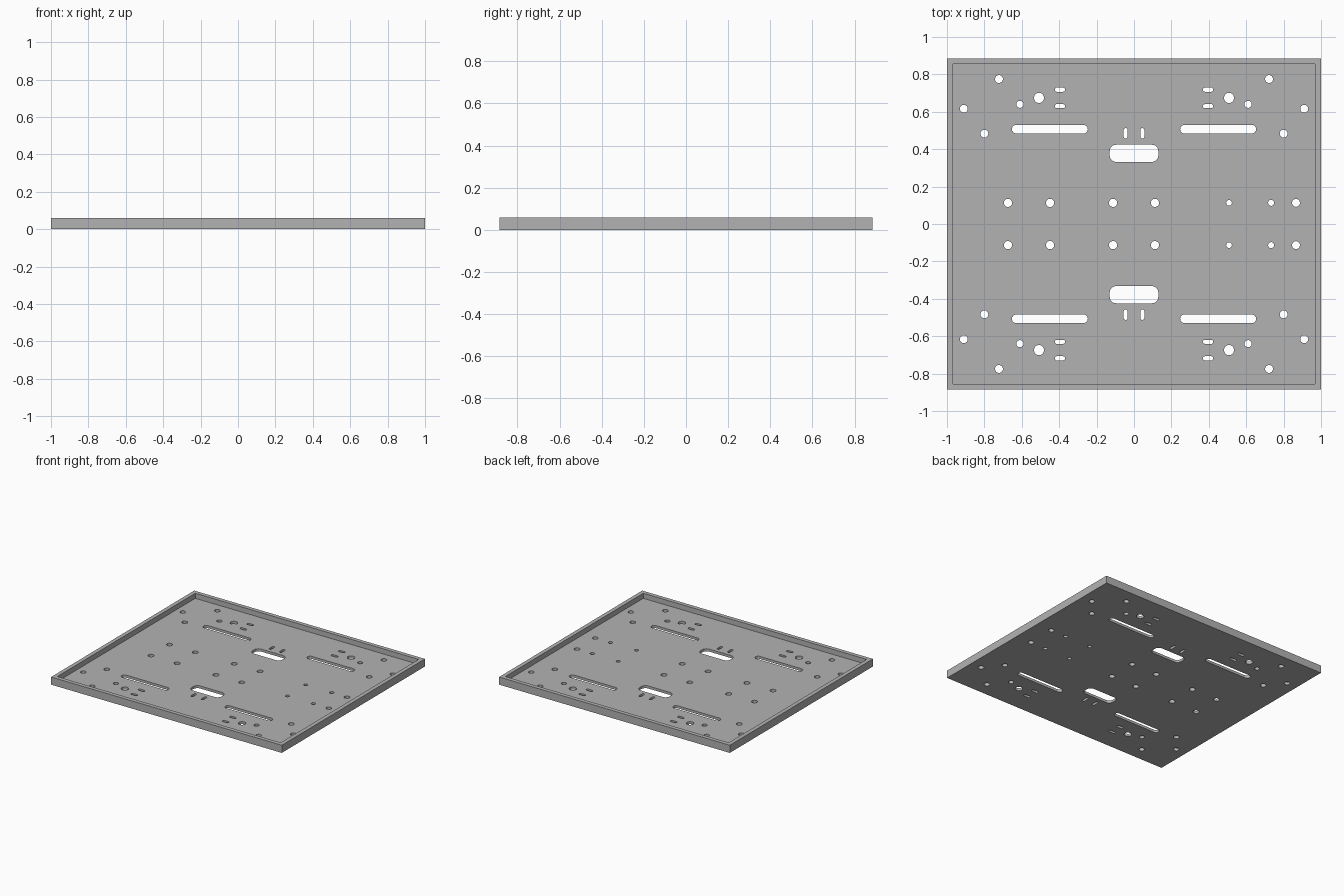
import bpy, bmesh, math

if "Cube" in bpy.data.objects:
    bpy.data.objects.remove(bpy.data.objects["Cube"], do_unlink=True)

HALF_X, HALF_Y, HEIGHT, FLOOR, WALL = 1.0, 0.886, 0.06, 0.02, 0.045

grey = bpy.data.materials.new("plain grey")
grey.use_nodes = True
grey.diffuse_color = (0.45, 0.45, 0.45, 1)
grey.node_tree.nodes["Principled BSDF"].inputs["Base Color"].default_value = grey.diffuse_color


def new_object(name, bm):
    mesh = bpy.data.meshes.new(name)
    bmesh.ops.recalc_face_normals(bm, faces=bm.faces)
    bm.to_mesh(mesh)
    bm.free()
    mesh.materials.append(grey)
    obj = bpy.data.objects.new(name, mesh)
    bpy.context.collection.objects.link(obj)
    return obj


def add_prism(bm, x, y, length, width, radius, steps=6):
    """Upright prism with a rounded rectangle outline; a circle when radius is half of both sizes."""
    ring = []
    for corner in range(4):
        angle = corner * math.pi / 2 + math.pi / 4
        cx = x + math.copysign(length / 2 - radius, math.cos(angle))
        cy = y + math.copysign(width / 2 - radius, math.sin(angle))
        for i in range(steps + 1):
            a = (corner + i / steps) * math.pi / 2
            ring.append(bm.verts.new((cx + radius * math.cos(a), cy + radius * math.sin(a), -0.1)))
    face = bm.faces.new(ring)
    top = bmesh.ops.extrude_face_region(bm, geom=[face])["geom"]
    bmesh.ops.translate(bm, vec=(0, 0, 0.2), verts=[v for v in top if isinstance(v, bmesh.types.BMVert)])


# Tray: a slab with its top face inset and sunk to the floor
bm = bmesh.new()
bmesh.ops.create_cube(bm, size=1)
bmesh.ops.scale(bm, vec=(2 * HALF_X, 2 * HALF_Y, HEIGHT), verts=bm.verts)
bmesh.ops.translate(bm, vec=(0, 0, HEIGHT / 2), verts=bm.verts)
top = max(bm.faces, key=lambda f: f.calc_center_median().z)
bmesh.ops.inset_region(bm, faces=[top], thickness=WALL)
sunk = bmesh.ops.extrude_discrete_faces(bm, faces=[top])["faces"][0]
bmesh.ops.translate(bm, vec=(0, 0, FLOOR - HEIGHT), verts=sunk.verts)
tray = new_object("tray", bm)

# Openings mirrored into all four quarters: x, y, length, width, corner radius
slots = [(0.45, 0.507, 0.406, 0.046, 0.0229), (0.396, 0.718, 0.055, 0.022, 0.0109),
         (0.396, 0.63, 0.055, 0.022, 0.0109), (0.045, 0.485, 0.02, 0.056, 0.0099)]
holes = [(0.722, 0.775, 0.021), (0.91, 0.616, 0.021), (0.80, 0.483, 0.021),
         (0.61, 0.64, 0.019), (0.508, 0.674, 0.027)]
# Middle rows, mirrored front to back only
row = [(-0.674, 0.022), (-0.449, 0.022), (-0.112, 0.022), (0.112, 0.022),
       (0.508, 0.015), (0.733, 0.016), (0.866, 0.021)]

bm = bmesh.new()
for sy in (-1, 1):
    add_prism(bm, 0, sy * 0.378, 0.26, 0.092, 0.035)
    for x, r in row:
        add_prism(bm, x, sy * 0.113, 2 * r, 2 * r, r * 0.999)
    for sx in (-1, 1):
        for x, y, length, width, r in slots:
            add_prism(bm, sx * x, sy * y, length, width, r)
        for x, y, r in holes:
            add_prism(bm, sx * x, sy * y, 2 * r, 2 * r, r * 0.999)
cutter = new_object("hole_cutter", bm)
cutter.hide_render = True

# Cut the openings, then drop the cutter
bpy.context.view_layer.objects.active = tray
tray.select_set(True)
cut = tray.modifiers.new("openings", "BOOLEAN")
cut.operation, cut.solver, cut.object = "DIFFERENCE", "EXACT", cutter
bpy.ops.object.modifier_apply(modifier=cut.name)
bpy.data.objects.remove(cutter, do_unlink=True)
bpy.ops.object.shade_smooth_by_angle(angle=math.radians(30))
